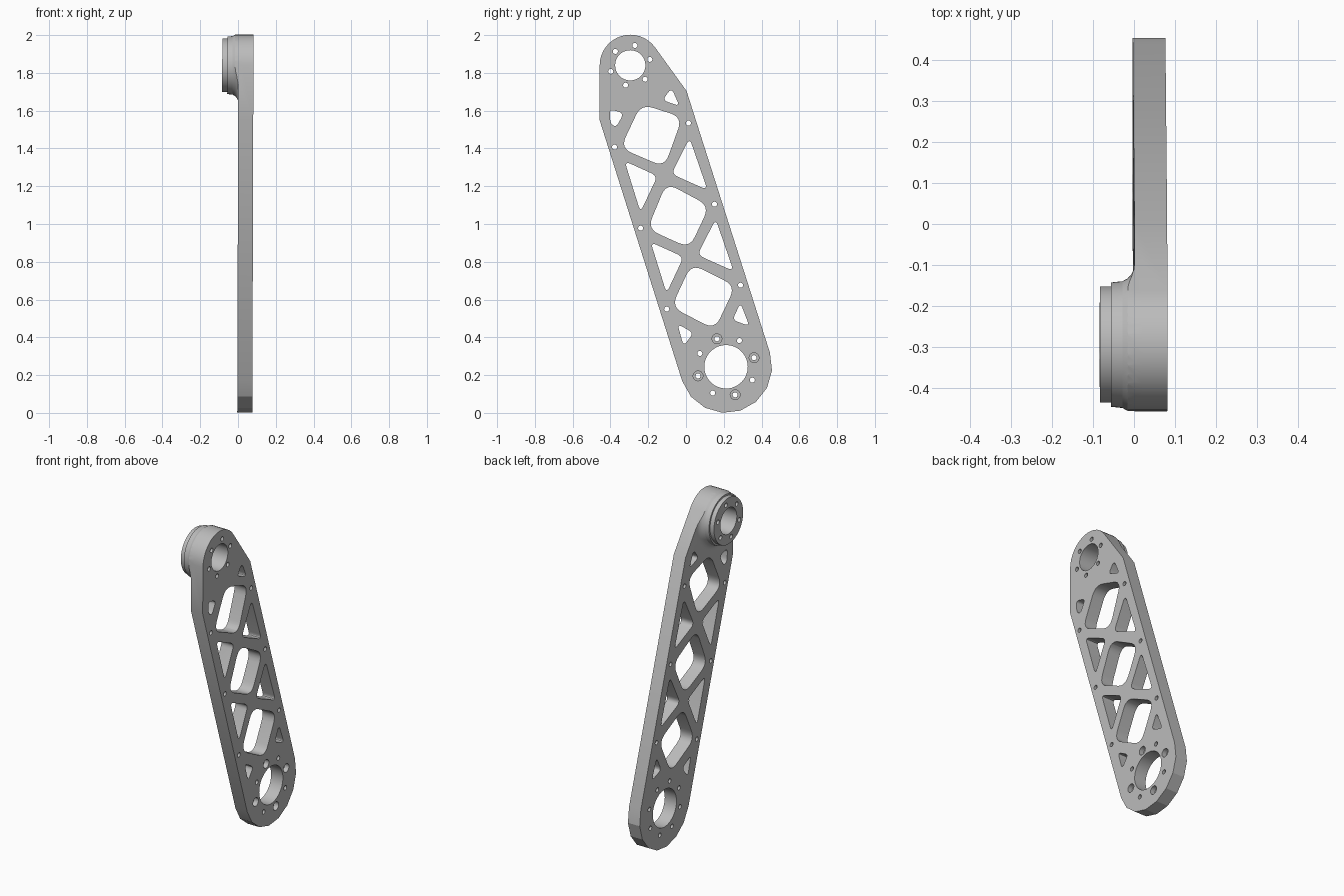
import bpy, bmesh
from math import sin, cos, radians
from mathutils import Vector

cube = bpy.data.objects.get("Cube")
if cube:
    bpy.data.objects.remove(cube, do_unlink=True)

grey = bpy.data.materials.new("machined_grey")
grey.use_nodes = True
grey.diffuse_color = (0.5, 0.5, 0.5, 1)
grey.node_tree.nodes["Principled BSDF"].inputs["Base Color"].default_value = (0.5, 0.5, 0.5, 1)

BACK, FRONT = 0.0, 0.08      # plate thickness along x
TOP = (-0.295, 1.84)         # boss centre (y, z)
LOW = (0.212, 0.244)         # lower bearing centre
STEP = Vector((0.138, -0.429))  # lattice pitch


def arc(centre, r, a0, a1, n):
    angles = [radians(a0 + (a1 - a0) * i / n) for i in range(n + 1)]
    return [(centre[0] + r * cos(a), centre[1] + r * sin(a)) for a in angles]


def circle(centre, r, n=24):
    return arc(centre, r, 0, 360, n)[:-1]


def ring_of(centre, r, start, count):
    return arc(centre, r, start, start + 360, count)[:-1]


def rounded(corners, cut, n=6):
    """Round each polygon corner, starting a distance cut from it."""
    pts = [Vector(c) for c in corners]
    out = []
    for i, p in enumerate(pts):
        ends = []
        for q in (pts[i - 1], pts[(i + 1) % len(pts)]):
            d = q - p
            ends.append(p + d.normalized() * min(cut, d.length * 0.48))
        for k in range(n + 1):
            t = k / n
            out.append(ends[0] * (1 - t) ** 2 + p * 2 * t * (1 - t) + ends[1] * t * t)
    return out


def shift(points, k):
    return [Vector(p) + STEP * k for p in points]


def make(name, bm):
    bmesh.ops.recalc_face_normals(bm, faces=bm.faces)
    mesh = bpy.data.meshes.new(name)
    bm.to_mesh(mesh)
    bm.free()
    obj = bpy.data.objects.new(name, mesh)
    bpy.context.collection.objects.link(obj)
    mesh.materials.append(grey)
    return obj


def prisms(name, profiles, x0, x1):
    """Extrude closed (y, z) profiles along x."""
    bm = bmesh.new()
    for prof in profiles:
        face = bm.faces.new([bm.verts.new((x0, p[0], p[1])) for p in prof])
        ext = bmesh.ops.extrude_face_region(bm, geom=[face], use_keep_orig=True)
        verts = [v for v in ext["geom"] if isinstance(v, bmesh.types.BMVert)]
        bmesh.ops.translate(bm, verts=verts, vec=(x1 - x0, 0, 0))
    return make(name, bm)


def boolean(target, other, operation):
    mod = target.modifiers.new(operation, 'BOOLEAN')
    mod.operation, mod.solver, mod.object = operation, 'EXACT', other
    bpy.context.view_layer.objects.active = target
    bpy.ops.object.modifier_apply(modifier=mod.name)
    bpy.data.objects.remove(other, do_unlink=True)


# Plate outline: fine arc on top, faceted arc at the bottom
outline = (arc(TOP, 0.162, 36, 180, 16) + [(-0.459, 1.555)]
           + arc(LOW, 0.244, 198, 378, 8) + [(0.003, 1.704)])
arm = prisms("arm_plate", [outline], BACK, FRONT)

# Turned boss with a stepped rim and a fillet, trimmed to the outline
profile = [(-0.085, 0.142), (-0.058, 0.142), (-0.058, 0.152), (-0.03, 0.155),
           (-0.017, 0.162), (-0.008, 0.172), (-0.002, 0.185), (0, 0.2), (0.02, 0.2)]
bm = bmesh.new()
rings = [[bm.verts.new((x, y, z)) for y, z in circle(TOP, r, 64)] for x, r in profile]
for a, b in zip(rings, rings[1:]):
    for i in range(len(a)):
        bm.faces.new((a[i - 1], a[i], b[i], b[i - 1]))
bm.faces.new(rings[0])
bm.faces.new(rings[-1])
boss = make("boss", bm)
boolean(boss, prisms("boss_trim", [outline], -0.2, 0.03), 'INTERSECT')
boolean(arm, boss, 'UNION')

# Lattice windows
quads = [
    [(-0.114, 1.302), (-0.347, 1.402), (-0.237, 1.635), (-0.019, 1.565)],
    [(-0.103, 1.217), (0.124, 1.095), (0.019, 0.873), (-0.204, 0.974)],
    [(0.029, 0.788), (-0.077, 0.561), (0.152, 0.442), (0.262, 0.672)],
]
left_tri = [(-0.325, 1.333), (-0.151, 1.254), (-0.241, 1.063)]
right_tri = [(0.019, 1.455), (0.114, 1.18), (-0.077, 1.265)]
corner_windows = [
    [(-0.405, 1.608), (-0.33, 1.587), (-0.368, 1.513), (-0.4, 1.529)],
    [(-0.077, 1.72), (-0.034, 1.624), (-0.124, 1.656)],
    [(-0.045, 0.471), (0.04, 0.423), (-0.013, 0.354)],
    [(0.288, 0.582), (0.336, 0.46), (0.246, 0.492)],
]
holes = [rounded(q, 0.065) for q in quads]
holes += [rounded(shift(t, k), 0.035) for t in (left_tri, right_tri) for k in (0, 1)]
holes += [rounded(c, 0.028) for c in corner_windows]

# Bearing bores, bolt circles and edge holes
holes += [circle(TOP, 0.08, 48), circle(LOW, 0.115, 48)]
bolts = ring_of(TOP, 0.108, 17, 6) + ring_of(LOW, 0.156, 18, 8)
bolts += [p for k in range(3) for p in shift([(0.013, 1.534), (-0.378, 1.407)], k)]
holes += [circle(p, 0.0135, 16) for p in bolts]
boolean(arm, prisms("hole_cutter", holes, -0.2, 0.2), 'DIFFERENCE')

# Counterbores around alternate lower bolts
sinks = [circle(p, 0.026, 24) for p in ring_of(LOW, 0.156, 18, 4)]
boolean(arm, prisms("counterbore_cutter", sinks, FRONT - 0.03, 0.2), 'DIFFERENCE')

# Slight lean of the whole arm
for v in arm.data.vertices:
    v.co.x += 0.003 * (v.co.z - 1) - 0.001

bpy.ops.object.select_all(action='DESELECT')
arm.select_set(True)
bpy.context.view_layer.objects.active = arm
bpy.ops.object.shade_smooth_by_angle(angle=radians(20))
